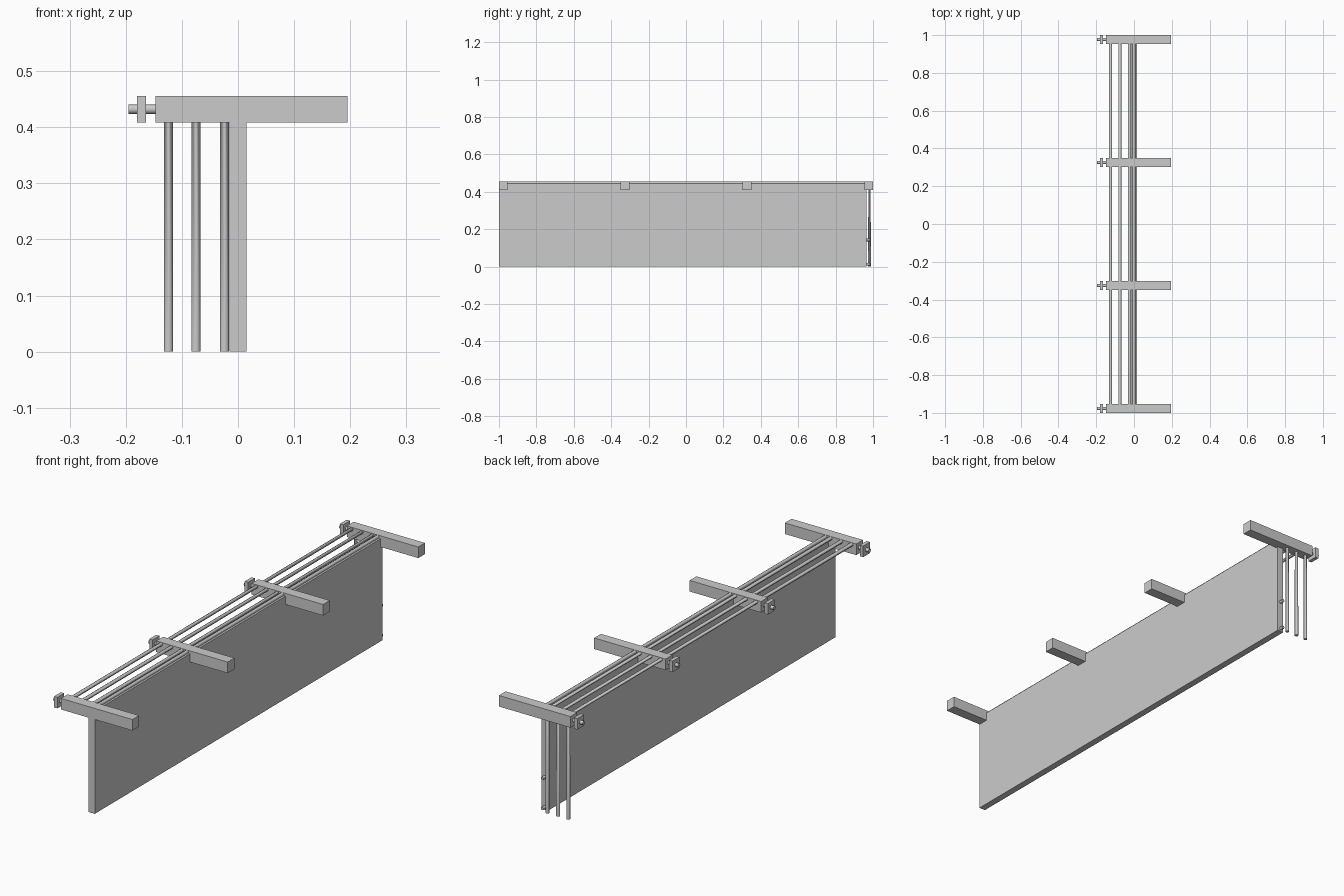
import bpy
from math import pi

if "Cube" in bpy.data.objects:
    bpy.data.objects.remove(bpy.data.objects["Cube"])


def box(name, lo, hi):
    bpy.ops.mesh.primitive_cube_add(size=1, location=[(a + b) / 2 for a, b in zip(lo, hi)])
    ob = bpy.context.object
    ob.name = name
    ob.scale = [b - a for a, b in zip(lo, hi)]
    bpy.ops.object.transform_apply(location=False, rotation=False, scale=True)
    return ob


def pipe(name, points, radius):
    cu = bpy.data.curves.new(name, 'CURVE')
    cu.dimensions = '3D'
    cu.bevel_depth = radius
    cu.bevel_resolution = 2
    cu.use_fill_caps = True
    sp = cu.splines.new('POLY')
    sp.points.add(len(points) - 1)
    for p, co in zip(sp.points, points):
        p.co = (*co, 1)
    ob = bpy.data.objects.new(name, cu)
    bpy.context.collection.objects.link(ob)
    bpy.ops.object.select_all(action='DESELECT')
    ob.select_set(True)
    bpy.context.view_layer.objects.active = ob
    bpy.ops.object.convert(target='MESH')
    bpy.ops.object.shade_smooth_by_angle(angle=pi / 3.5)


R = 0.008
TOP = 0.456

# Wall panel
box("wall_panel", (-0.015, -1, 0), (0.015, 0.965, 0.444))

# Crossbars, each with a bolt and a square washer on the left end
for i, y in enumerate((-0.977, -0.326, 0.326, 0.977), 1):
    box(f"crossbar_{i}", (-0.147, y - 0.023, 0.408), (0.195, y + 0.023, TOP))
    pipe(f"bolt_{i}", [(-0.195, y, 0.432), (-0.14, y, 0.432)], 0.0085)
    box(f"square_washer_{i}", (-0.18, y - 0.023, 0.408), (-0.164, y + 0.023, TOP))

# Pipes running through the crossbars and down at the back end
for i, x in enumerate((-0.124, -0.075, -0.024), 1):
    z = TOP - R
    pipe(f"drop_pipe_{i}", [(x, -0.975, z), (x, 0.981, z), (x, 0.981, 0)], R)

# Top rail along the panel
pipe("top_rail", [(0, -0.975, TOP - R), (0, 0.975, TOP - R)], R)

# Small pegs on the back edge of the panel
for i, z in enumerate((0.012, 0.142), 1):
    pipe(f"edge_peg_{i}", [(0, 0.96, z), (0, 0.983, z)], 0.007)
